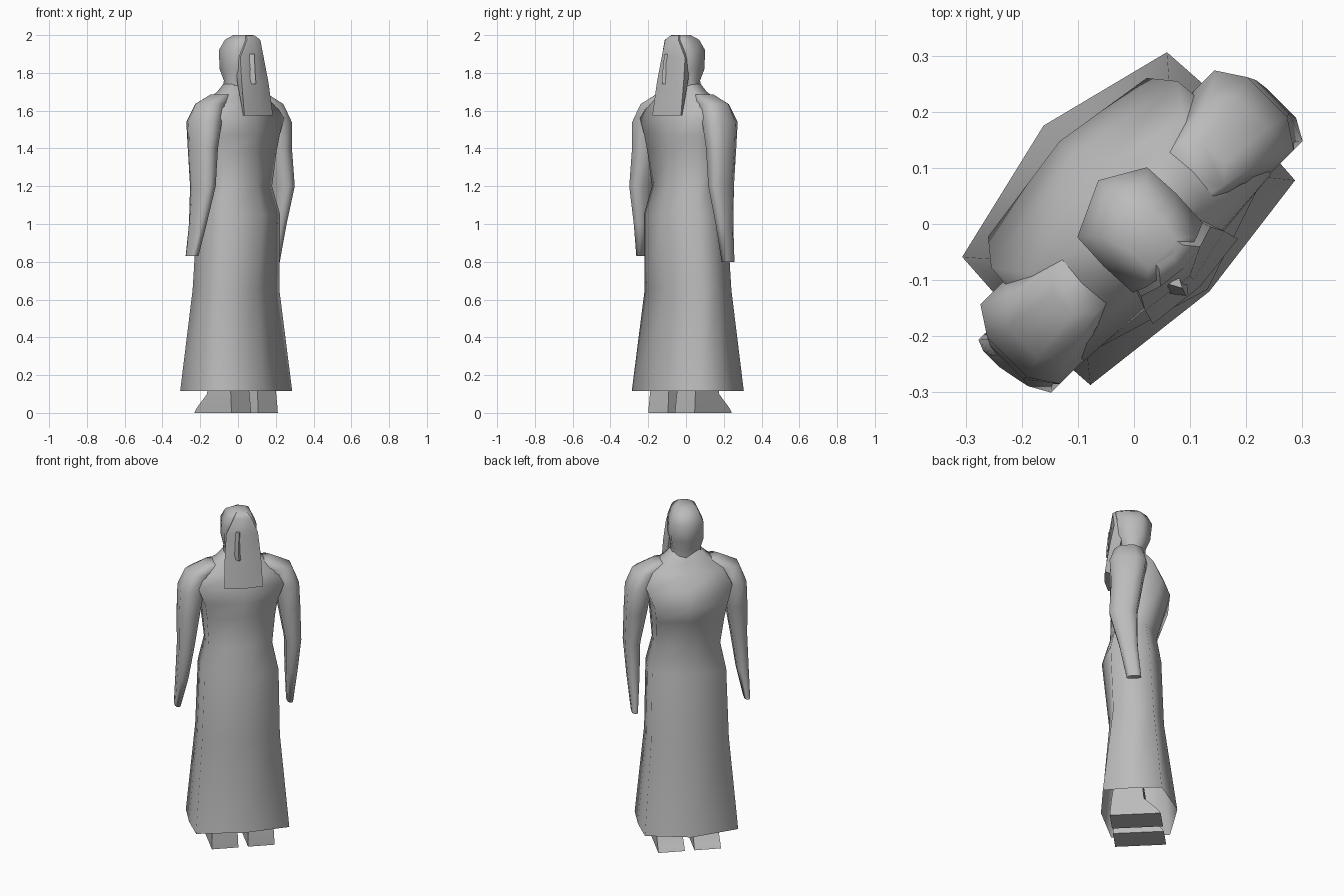
import bpy, bmesh, math

cube = bpy.data.objects.get("Cube")
if cube:
    bpy.data.objects.remove(cube, do_unlink=True)

gray = bpy.data.materials.new("plain gray")
gray.use_nodes = True
COLOR = (0.5, 0.5, 0.5, 1)
gray.diffuse_color = COLOR
gray.node_tree.nodes["Principled BSDF"].inputs["Base Color"].default_value = COLOR
R = math.sqrt(0.5)


def place(u, v, z):
    """Turn figure space (u across, v toward its back) to the diagonal stance."""
    return ((u + v) * R, (u - v) * R, z)


def loft(name, rings, cap_start=True, angle=80):
    """Skin a stack of rings of (u, v, z) points."""
    bm = bmesh.new()
    loops = [[bm.verts.new(place(*p)) for p in ring] for ring in rings]
    n = len(loops[0])
    for a, b in zip(loops, loops[1:]):
        for i in range(n):
            j = (i + 1) % n
            bm.faces.new((a[i], a[j], b[j], b[i]))
    if cap_start:
        bm.faces.new(loops[0])
    bm.faces.new(loops[-1])
    bmesh.ops.recalc_face_normals(bm, faces=bm.faces)
    mesh = bpy.data.meshes.new(name)
    bm.to_mesh(mesh)
    bm.free()
    mesh.materials.append(gray)
    obj = bpy.data.objects.new(name, mesh)
    bpy.context.collection.objects.link(obj)
    bpy.ops.object.select_all(action="DESELECT")
    obj.select_set(True)
    bpy.context.view_layer.objects.active = obj
    bpy.ops.object.shade_smooth_by_angle(angle=math.radians(angle))


def body_ring(z, w, back, back_side, front_side, front):
    mid = (back_side + front_side) / 2
    return [(0.01, back, z), (w, back_side, z), (w * 1.04, mid, z), (w, front_side, z),
            (0.01, front, z), (-w, front_side, z), (-w * 1.04, mid, z), (-w, back_side, z)]


def octagon(z, u, v, ru, rv):
    pattern = [(1, .5), (.5, 1), (-.5, 1), (-1, .5), (-1, -.5), (-.5, -1), (.5, -1), (1, -.5)]
    return [(u + a * ru, v + b * rv, z) for a, b in pattern]


# Dress: open at the hem, with hips, waist, chest and sloping shoulders
loft("dress", [body_ring(*r) for r in (
    (0.115, .258, .18, .148, -.175, -.238),
    (0.65, .215, .135, .095, -.125, -.165),
    (1.05, .205, .175, .11, -.10, -.15),
    (1.20, .175, .13, .08, -.08, -.125),
    (1.38, .188, .125, .10, -.14, -.175),
    (1.47, .20, .13, .112, -.168, -.198),
    (1.56, .235, .125, .11, -.125, -.165),
    (1.64, .195, .10, .08, -.07, -.115),
    (1.70, .115, .08, .06, -.04, -.07),
    (1.76, .06, .05, .04, -.03, -.04))], cap_start=False)

# Head and neck
loft("head", [body_ring(*r) for r in (
    (1.68, .085, .06, .05, -.03, -.06),
    (1.76, .076, .06, .05, -.03, -.065),
    (1.82, .088, .09, .08, -.05, -.09),
    (1.92, .088, .10, .085, -.055, -.10),
    (1.975, .064, .11, .095, -.035, -.07),
    (2.0, .035, .085, .075, .0, -.01))])

# Long hair falling flat down the back
loft("hair", [[(.005 - w, v, z), (.005, v + bulge, z), (.005 + w, v, z),
               (.005 + w * .8, inner, z), (.005 - w * .8, inner, z)] for z, w, v, bulge, inner in (
    (1.575, .107, .15, .012, .12),
    (1.75, .100, .123, .022, .07),
    (1.88, .088, .10, .036, .04),
    (1.975, .050, .112, .006, .05),
    (1.999, .030, .088, .004, .05))], angle=50)

# Small loose tuft on the hair
loft("hair_tuft", [[(u - w, .12, z), (u, .12 + d, z), (u + w, .12, z)] for z, u, w, d in (
    (1.74, -.02, .03, .036), (1.77, -.025, .028, .036), (1.90, -.02, .012, .022))], angle=30)

# Arms with sleeves, elbows bent a little backward
SHOULDER = ((1.685, .13, .01, .06, .055),
            (1.635, .22, .01, .07, .075),
            (1.54, .262, .008, .066, .10),
            (1.40, .277, .014, .058, .084),
            (1.20, .296, .033, .042, .075))
FOREARM = {"left": ((1.00, .293, .005, .032, .05), (0.80, .29, -.025, .016, .04)),
           "right": ((1.00, .313, .012, .032, .05), (0.83, .334, -.01, .016, .04))}
for side, label in ((1, "left"), (-1, "right")):
    loft(label + "_arm", [octagon(z, side * u, v, ru, rv)
                          for z, u, v, ru, rv in SHOULDER + FOREARM[label]])

# Feet with ankles, toes reaching forward
for side, label in ((1, "left"), (-1, "right")):
    loft(label + "_foot", [[(.008 + side * (.1 + w), heel, z), (.008 + side * (.1 - w), heel, z),
                            (.008 + side * (.1 - w), toe, z), (.008 + side * (.1 + w), toe, z)]
                           for z, w, heel, toe in (
        (0, .073, .117, -.162),
        (.025, .073, .115, -.145),
        (.10, .070, .108, -.07),
        (.30, .060, .08, -.05))], angle=60)
